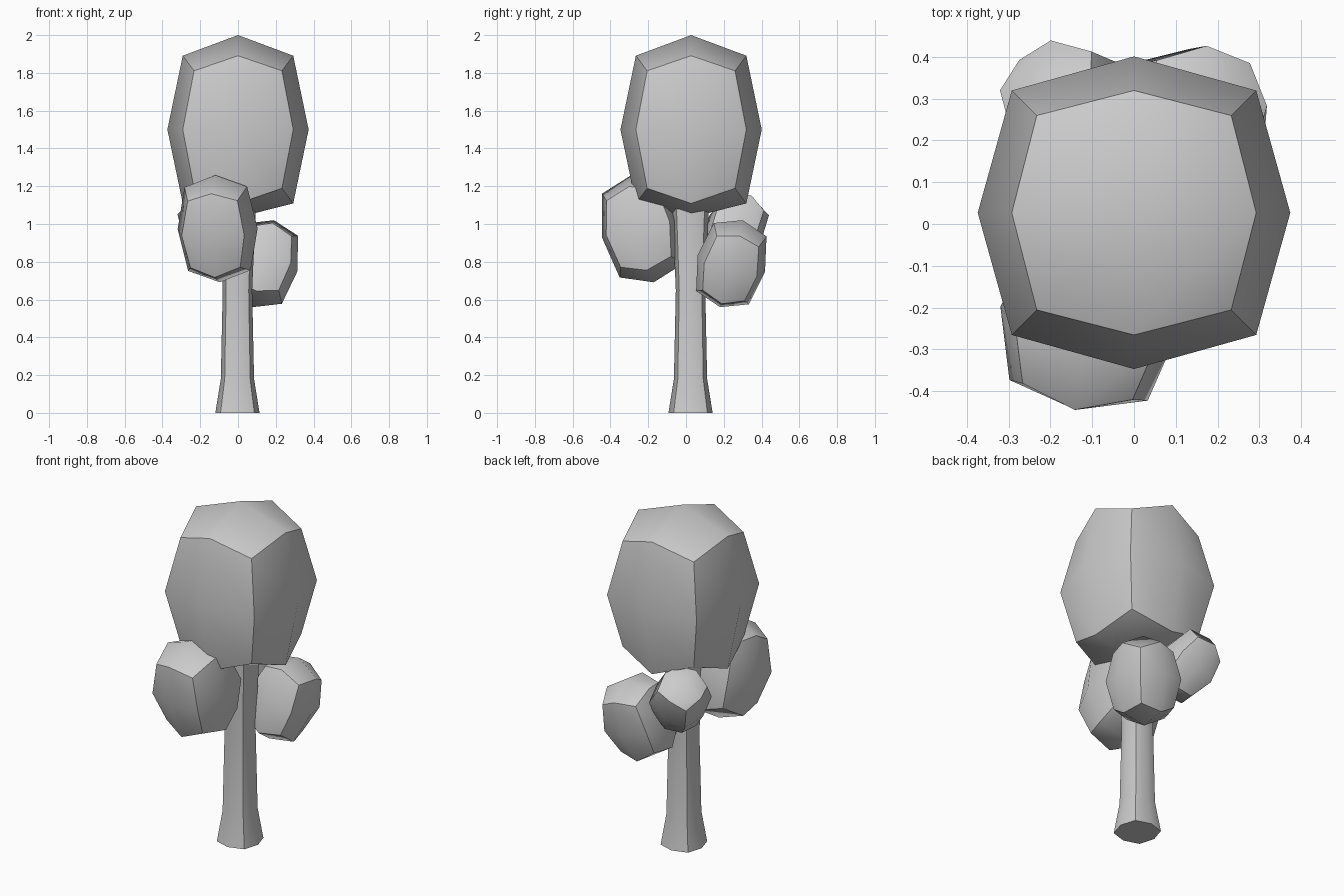
import bpy, bmesh, math
from mathutils import Vector, Quaternion

if "Cube" in bpy.data.objects:
    bpy.data.objects.remove(bpy.data.objects["Cube"])


def finish(bm, name):
    bmesh.ops.recalc_face_normals(bm, faces=bm.faces)
    mesh = bpy.data.meshes.new(name)
    bm.to_mesh(mesh)
    bm.free()
    obj = bpy.data.objects.new(name, mesh)
    bpy.context.collection.objects.link(obj)
    bpy.ops.object.select_all(action='DESELECT')
    bpy.context.view_layer.objects.active = obj
    obj.select_set(True)
    bpy.ops.object.shade_smooth_by_angle(angle=math.radians(45))
    return obj


def foliage(name, center, half, axis=(0, 0, 1), yaw=0, bottom=1.0):
    """Rounded box clump: a once-cut cube whose edges and corners are pulled in."""
    bm = bmesh.new()
    bmesh.ops.create_cube(bm, size=2)
    bmesh.ops.subdivide_edges(bm, edges=bm.edges[:], cuts=1, use_grid_fill=True)
    turn = (Vector((0, 0, 1)).rotation_difference(Vector(axis))
            @ Quaternion((0, 0, 1), math.radians(yaw)))
    for v in bm.verts:
        outer = sum(abs(c) > 0.5 for c in v.co)
        v.co *= {1: 1.0, 2: 0.782, 3: 0.622}[outer]
        if outer == 1 and v.co.z < -0.5:
            v.co.z *= bottom
        v.co = turn @ Vector(a * b for a, b in zip(v.co, half)) + Vector(center)
    return finish(bm, name)


def trunk(name, center, profile):
    """Eight-sided trunk with a squarish section, lofted through (z, half width)."""
    bm = bmesh.new()
    k = 0.765
    section = [(1, 0), (k, k), (0, 1), (-k, k), (-1, 0), (-k, -k), (0, -1), (k, -k)]
    rings = [[bm.verts.new((center[0] + x * r, center[1] + y * r, z)) for x, y in section]
             for z, r in profile]
    for low, high in zip(rings, rings[1:]):
        for i in range(8):
            j = (i + 1) % 8
            bm.faces.new((low[i], low[j], high[j], high[i]))
    bm.faces.new(rings[0][::-1])
    bm.faces.new(rings[-1])
    return finish(bm, name)


# Trunk with flared foot and slightly wider top
trunk("trunk", (-0.003, 0.024),
      [(0, 0.117), (0.18, 0.088), (0.65, 0.078), (1.08, 0.097)])

# Main crown
foliage("crown", (0, 0.027, 1.5), (0.374, 0.374, 0.5), bottom=0.93)

# Side clumps leaning away from the trunk
foliage("front_clump", (-0.108, -0.23, 0.975), (0.214, 0.222, 0.29),
        axis=(-0.012, -0.06, 0.285), yaw=-8.4)
foliage("right_clump", (0.135, 0.24, 0.79), (0.184, 0.184, 0.244),
        axis=(0.055, 0.06, 0.23))
foliage("back_left_clump", (-0.145, 0.26, 0.975), (0.154, 0.154, 0.205),
        axis=(-0.085, 0.092, 0.16))
